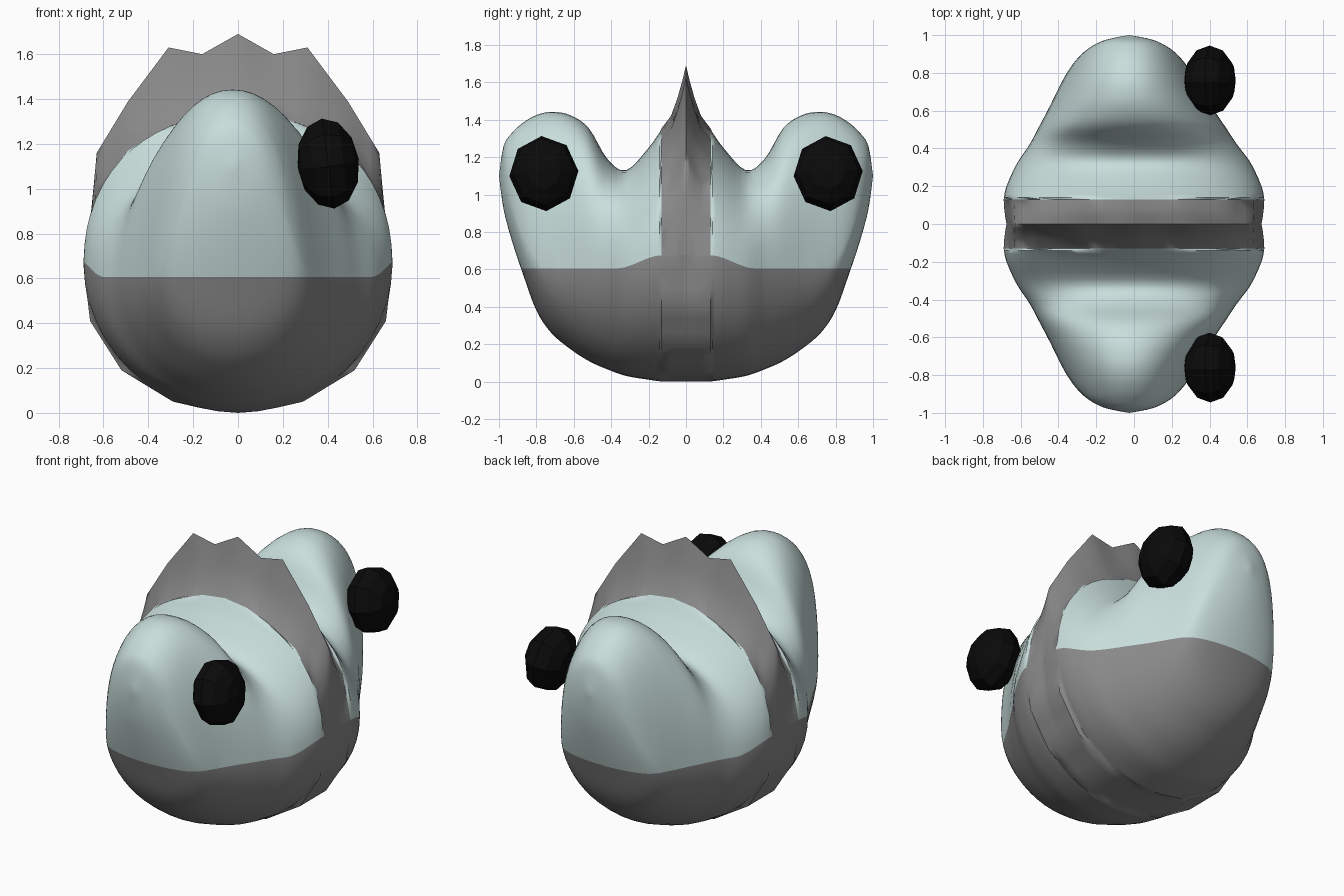
import bpy
import bmesh
import math
from mathutils import Matrix

cube = bpy.data.objects.get("Cube")
if cube:
    bpy.data.objects.remove(cube)


def material(name, rgb):
    m = bpy.data.materials.new(name)
    m.use_nodes = True
    m.diffuse_color = (*rgb, 1)
    m.node_tree.nodes["Principled BSDF"].inputs["Base Color"].default_value = (*rgb, 1)
    return m


grey = material("grey", (0.25, 0.25, 0.25))
teal = material("pale teal", (0.58, 0.73, 0.71))
black = material("black", (0.003, 0.003, 0.003))


def finish(bm, name, mats, angle):
    me = bpy.data.meshes.new(name)
    bm.to_mesh(me)
    bm.free()
    for m in mats:
        me.materials.append(m)
    ob = bpy.data.objects.new(name, me)
    bpy.context.collection.objects.link(ob)
    if angle:
        bpy.ops.object.select_all(action='DESELECT')
        ob.select_set(True)
        bpy.context.view_layer.objects.active = ob
        bpy.ops.object.shade_smooth_by_angle(angle=math.radians(angle))
    return ob


# Half outlines of the middle band, bottom to top: spiky crest and band edge
BAND = 0.13
CREST = [(0, 0), (.29, .05), (.52, .19), (.65, .41), (.675, .68),
         (.63, 1.16), (.49, 1.39), (.31, 1.63), (.16, 1.6), (0, 1.69)]
EDGE = [(0, 0), (.29, .05), (.52, .19), (.66, .41), (.69, .67),
        (.635, .95), (.49, 1.17), (.3, 1.28), (.15, 1.335), (0, 1.355)]
# Lobe stations: y, half width, bottom z, widest z, top z
LOBE = [(.13, .69, 0, .67, 1.35), (.2, .675, .01, .64, 1.25),
        (.32, .62, .03, .6, 1.13), (.42, .55, .065, .6, 1.19),
        (.52, .49, .11, .6, 1.355), (.62, .43, .175, .6, 1.425),
        (.72, .375, .26, .61, 1.442), (.8, .33, .38, .66, 1.425),
        (.87, .28, .57, .78, 1.385), (.93, .215, .75, .95, 1.33),
        (.975, .125, .92, 1.08, 1.26), (1, 0, 1.1, 1.1, 1.1)]
SUB = 3   # extra points per outline segment
STEP = 4  # rows between stations


def smoothstep(a, b, v):
    t = max(0, min(1, (v - a) / (b - a)))
    return t * t * (3 - 2 * t)


def band_outline(s):
    pts = [tuple(e + (c - e) * s for c, e in zip(p, q)) for p, q in zip(CREST, EDGE)]
    out = []
    for a, b in zip(pts, pts[1:]):
        out += [(a[0] + (b[0] - a[0]) * k / SUB, a[1] + (b[1] - a[1]) * k / SUB)
                for k in range(SUB)]
    return out + [pts[-1]]


def lobe_outline(w, zb, zm, zt):
    low, high = 4 * SUB, 5 * SUB
    out = []
    for i in range(low + high + 1):
        t = (i - low) / (low if i < low else high) * math.pi / 2
        c, s = abs(math.cos(t)), abs(math.sin(t))
        if i < low:
            out.append((w * c, zm - (zm - zb) * s))
        else:
            out.append((w * c ** 0.92, zm + (zt - zm) * s ** 0.92))
    out[0], out[-1] = (0, zb), (0, zt)
    return out


def spline(stations):
    n = len(stations)
    for i in range(n - 1):
        p = [stations[max(0, min(n - 1, i + k))] for k in (-1, 0, 1, 2)]
        for k in range(STEP):
            t = k / STEP
            yield [b + 0.5 * t * (c - a + t * (2*a - 5*b + 4*c - d + t * (3*(b - c) + d - a)))
                   for a, b, c, d in zip(*p)]
    yield list(stations[-1])


# Rows of the front-to-back loft, one half
rows = [(y, band_outline((1 - y / BAND) ** 1.7)) for y in (0, .02, .045, .08, BAND)]
rows += [(r[0], lobe_outline(*r[1:])) for r in list(spline(LOBE))[1:]]
rows = [(-y, o) for y, o in reversed(rows[1:])] + rows

# Body: both lobes and the crested band in one skin
bm = bmesh.new()
rings = []
for y, half in rows:
    shift = -0.025 * smoothstep(.3, .8, abs(y))
    loop = half + [(-x, z) for x, z in half[-2:0:-1]]
    rings.append([bm.verts.new((x + shift, y, z)) for x, z in loop])
for a, b in zip(rings, rings[1:]):
    for i in range(len(a)):
        j = (i + 1) % len(a)
        bm.faces.new((a[i], a[j], b[j], b[i]))
bmesh.ops.remove_doubles(bm, verts=bm.verts, dist=1e-5)


# Cut along the colour line, which rises towards the band
def bend(sign):
    for v in bm.verts:
        v.co.z += sign * 0.07 * (1 - smoothstep(BAND, .37, abs(v.co.y)))


LINE = 0.605
bend(-1)
bmesh.ops.bisect_plane(bm, geom=bm.verts[:] + bm.edges[:] + bm.faces[:], dist=1e-5,
                       plane_co=(0, 0, LINE), plane_no=(0, 0, 1))
for f in bm.faces:
    c = f.calc_center_median()
    f.material_index = int(c.z > LINE and abs(c.y) > BAND)
bend(1)
bmesh.ops.recalc_face_normals(bm, faces=bm.faces)
finish(bm, "body", [grey, teal], 50)

# Eyes: faceted flattened balls on the left of each lobe
for name, side in (("front_eye", -1), ("back_eye", 1)):
    bm = bmesh.new()
    bmesh.ops.create_uvsphere(bm, u_segments=8, v_segments=6, radius=1)
    turn = (Matrix.Translation((.402, .76 * side, 1.112))
            @ Matrix.Rotation(math.radians(-8), 4, 'Y')
            @ Matrix.Diagonal((.138, .185, .203, 1))
            @ Matrix.Rotation(math.radians(4), 4, 'X')
            @ Matrix.Rotation(math.pi / 2, 4, 'Y'))
    bmesh.ops.transform(bm, matrix=turn, verts=bm.verts)
    finish(bm, name, [black], 0)
